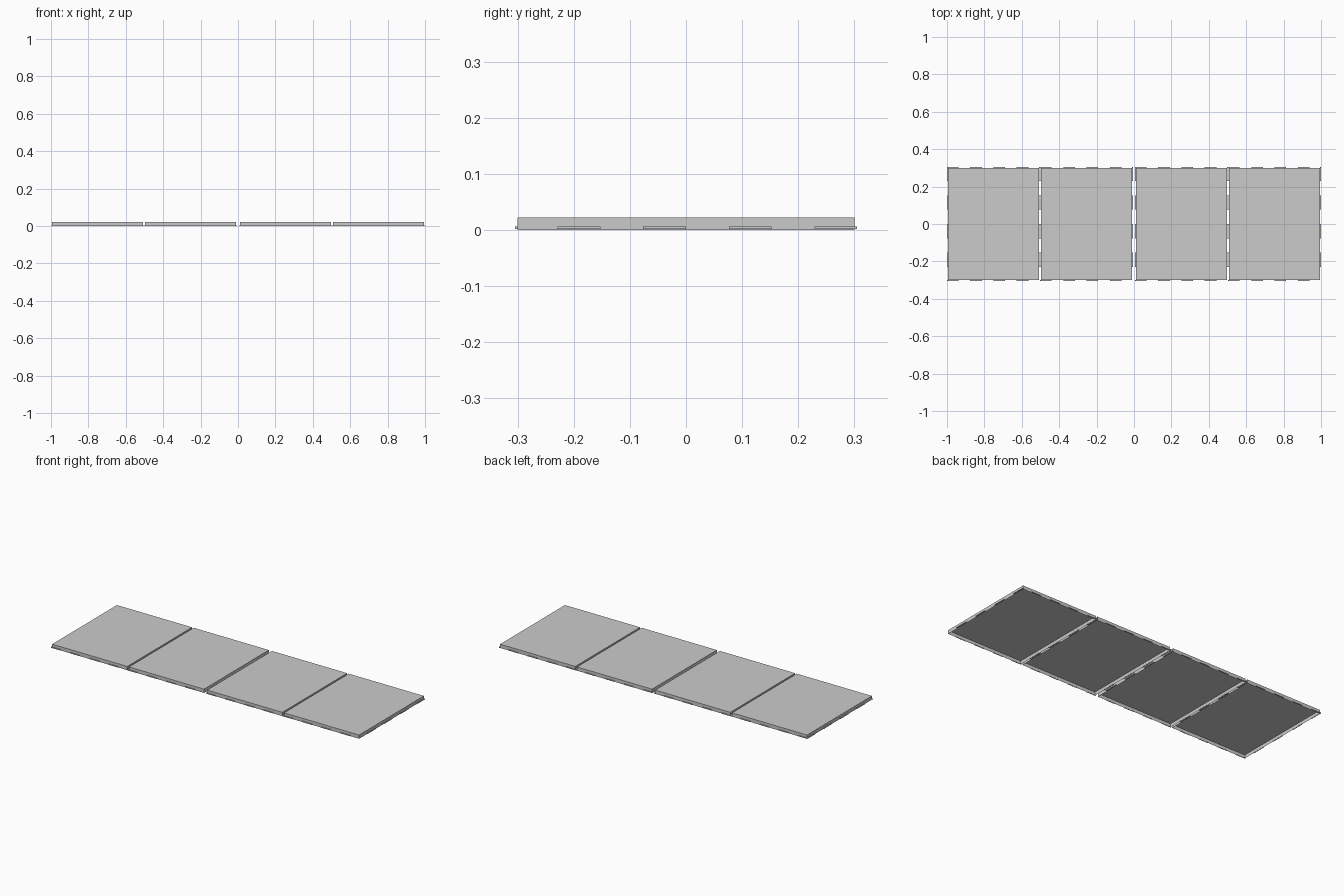
import bpy, bmesh
from mathutils import Matrix, Vector

if "Cube" in bpy.data.objects:
    bpy.data.objects.remove(bpy.data.objects["Cube"])

W, D, H = 0.487, 0.60, 0.022      # tile body
EXT = 0.005                       # how far the tabs stick out
Z0, Z1 = 0.002, 0.006             # tab height range


def add_box(bm, lo, hi):
    lo, hi = Vector(lo), Vector(hi)
    m = Matrix.Translation((lo + hi) / 2) @ Matrix.Diagonal((*(hi - lo), 1))
    return bmesh.ops.create_cube(bm, size=1, matrix=m)["verts"]


def make_object(bm, name, x):
    me = bpy.data.meshes.new(name)
    bm.to_mesh(me)
    bm.free()
    ob = bpy.data.objects.new(name, me)
    ob.location.x = x
    bpy.context.collection.objects.link(ob)
    return ob


def make_tile(i, x):
    # tile tray, hollow underneath
    bm = bmesh.new()
    add_box(bm, (-W / 2, -D / 2, 0), (W / 2, D / 2, H))
    bm.normal_update()
    bottom = [f for f in bm.faces if f.normal.z < -0.9]
    bmesh.ops.inset_region(bm, faces=bottom, thickness=0.002)
    bmesh.ops.translate(bm, verts=bottom[0].verts, vec=(0, 0, H - 0.003))
    make_object(bm, f"tile_{i}", x)

    # interlocking tabs: every other eighth of each edge
    bm = bmesh.new()
    ow, od = W / 2 + EXT, D / 2 + EXT
    sx, sy = 2 * ow / 8, 2 * od / 8
    for k in range(4):
        xa = -ow + 2 * k * sx
        yb = od - 2 * k * sy
        for s in (-1, 1):
            y = sorted((s * (D / 2 - 0.001), s * od))
            add_box(bm, (xa, y[0], Z0), (xa + sx, y[1], Z1))
            xs = sorted((s * (W / 2 - 0.001), s * ow))
            add_box(bm, (xs[0], yb - sy, Z0), (xs[1], yb, Z1))
    make_object(bm, f"edge_tabs_{i}", x)


# row of four tiles, slightly wider gap in the middle
for i, x in enumerate((-0.7515, -0.2535, 0.2535, 0.7515), 1):
    make_tile(i, x)
